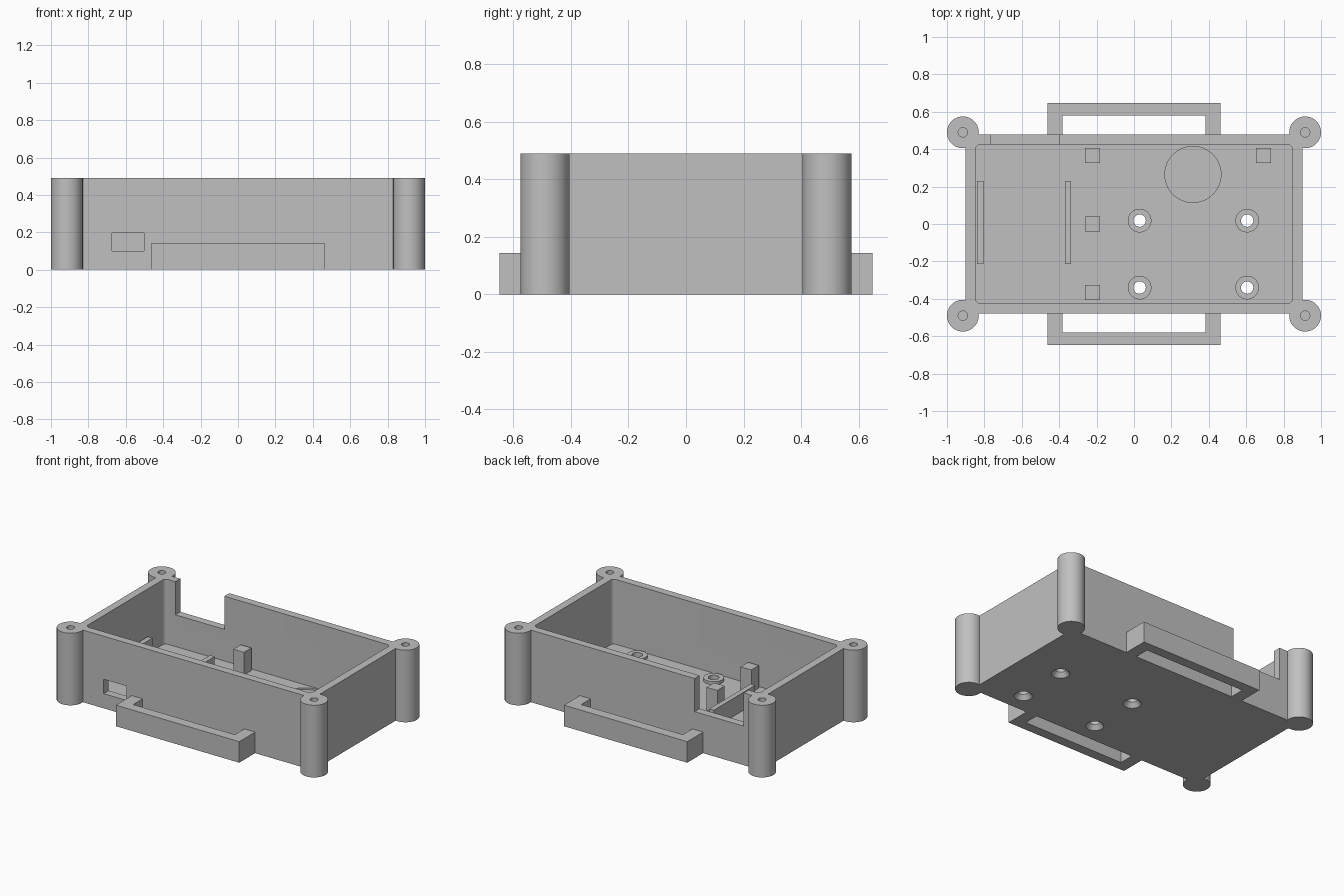
import bpy
import bmesh
from math import cos, sin, pi, radians

cube = bpy.data.objects.get("Cube")
if cube:
    bpy.data.objects.remove(cube, do_unlink=True)

grey = bpy.data.materials.new("light grey plastic")
grey.use_nodes = True
colour = (0.53, 0.53, 0.53, 1)
grey.diffuse_color = colour
grey.node_tree.nodes["Principled BSDF"].inputs["Base Color"].default_value = colour

H = 0.49                 # case height
OX, OY = 0.90, 0.478     # outer half sizes
IX, IY = 0.847, 0.425    # inner half sizes
FLOOR = 0.05


def make(name, bm):
    bmesh.ops.recalc_face_normals(bm, faces=bm.faces[:])
    mesh = bpy.data.meshes.new(name)
    bm.to_mesh(mesh)
    bm.free()
    mesh.materials.append(grey)
    ob = bpy.data.objects.new(name, mesh)
    bpy.context.collection.objects.link(ob)
    return ob


def prism(name, outline, z0, z1):
    bm = bmesh.new()
    face = bm.faces.new([bm.verts.new((x, y, z0)) for x, y in outline])
    new = bmesh.ops.extrude_face_region(bm, geom=[face])["geom"]
    verts = [v for v in new if isinstance(v, bmesh.types.BMVert)]
    bmesh.ops.translate(bm, vec=(0, 0, z1 - z0), verts=verts)
    return make(name, bm)


def box(name, x0, x1, y0, y1, z0, z1):
    return prism(name, [(x0, y0), (x1, y0), (x1, y1), (x0, y1)], z0, z1)


def lathe(name, x, y, profile, closed=False, n=48):
    """Revolve (radius, z) points; ends are capped, or joined when closed."""
    bm = bmesh.new()
    rings = [[bm.verts.new((x + r * cos(2 * pi * i / n), y + r * sin(2 * pi * i / n), z))
              for i in range(n)] for r, z in profile]
    pairs = list(zip(rings, rings[1:]))
    if closed:
        pairs.append((rings[-1], rings[0]))
    else:
        bm.faces.new(rings[0])
        bm.faces.new(rings[-1])
    for a, b in pairs:
        for i in range(n):
            j = (i + 1) % n
            bm.faces.new((a[i], a[j], b[j], b[i]))
    return make(name, bm)


def cut(target, cutter):
    mod = target.modifiers.new("cut", 'BOOLEAN')
    mod.operation = 'DIFFERENCE'
    mod.solver = 'EXACT'
    mod.object = cutter
    bpy.ops.object.select_all(action='DESELECT')
    bpy.context.view_layer.objects.active = target
    target.select_set(True)
    bpy.ops.object.modifier_apply(modifier=mod.name)
    bpy.data.objects.remove(cutter, do_unlink=True)


def smooth(ob):
    bpy.ops.object.select_all(action='DESELECT')
    bpy.context.view_layer.objects.active = ob
    ob.select_set(True)
    bpy.ops.object.shade_smooth_by_angle(angle=radians(30))


# Case with a rounded-corner pocket
case = box("case", -OX, OX, -OY, OY, 0, H)
R = 0.028
pocket = []
for k, (sx, sy) in enumerate([(1, 1), (-1, 1), (-1, -1), (1, -1)]):
    for i in range(7):
        a = (k + i / 6) * pi / 2
        pocket.append((sx * (IX - R) + R * cos(a), sy * (IY - R) + R * sin(a)))
cut(case, prism("pocket_cutter", pocket, FLOOR, H + 0.1))

# Back wall notch, front port and round floor recess
cut(case, box("notch_cutter", -0.768, -0.4, 0.4, 0.6, 0.265, H + 0.1))
cut(case, box("port_cutter", -0.674, -0.503, -0.6, -0.4, 0.1, 0.197))
cut(case, lathe("recess_cutter", 0.315, 0.265, [(0.15, FLOOR - 0.012), (0.15, 0.1)], n=64))

# Standoffs with countersunk screw holes through the floor
for x in (0.03, 0.605):
    for y in (0.018, -0.34):
        cut(case, lathe("screw_cutter", x, y,
                        [(0.06, -0.005), (0.033, 0.03), (0.033, 0.2)]))
        smooth(lathe("standoff", x, y, [(0.063, FLOOR), (0.063, 0.07),
                                        (0.033, 0.07), (0.033, FLOOR)], closed=True))

# Corner posts with blind screw holes
for sx in (-1, 1):
    for sy in (-1, 1):
        px, py = sx * 0.915, sy * 0.49
        post = lathe("corner_post", px, py, [(0.085, 0), (0.085, H)], n=64)
        for part in (post, case):
            cut(part, lathe("hole_cutter", px, py, [(0.025, 0.15), (0.025, H + 0.1)], n=32))
        smooth(post)
smooth(case)

# Strap loops on the front and back
for name, s in (("front_strap_loop", -1), ("back_strap_loop", 1)):
    outline = [(-0.463, OY), (-0.463, 0.648), (0.463, 0.648), (0.463, OY),
               (0.382, OY), (0.382, 0.58), (-0.382, 0.58), (-0.382, OY)]
    prism(name, [(x, s * y) for x, y in outline], 0, 0.143)

# Square board supports
for x, y in [(-0.223, 0.365), (-0.223, 0), (-0.223, -0.365), (0.692, 0.365)]:
    box("board_support", x - 0.04, x + 0.04, y - 0.04, y + 0.04, FLOOR, 0.205)

# Low ribs across the floor
for x in (-0.822, -0.353):
    box("floor_rib", x - 0.017, x + 0.017, -0.214, 0.23, FLOOR, 0.172)
